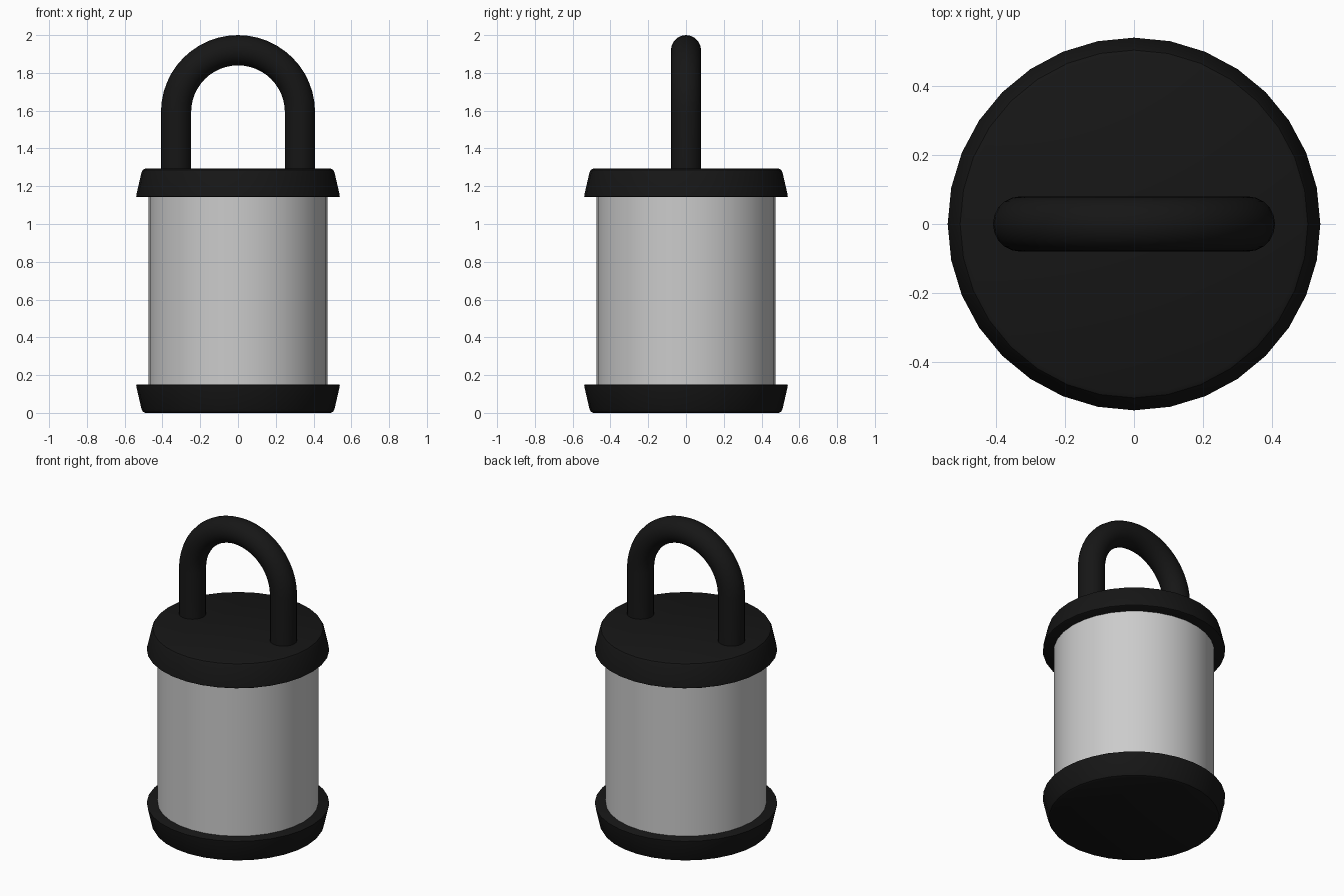
import bpy, bmesh
from math import pi, sin, cos, radians
from mathutils import Vector

if "Cube" in bpy.data.objects:
    bpy.data.objects.remove(bpy.data.objects["Cube"])

black = bpy.data.materials.new("black_plastic")
black.diffuse_color = (0.008, 0.008, 0.008, 1)
black.use_nodes = True
black.node_tree.nodes["Principled BSDF"].inputs["Base Color"].default_value = black.diffuse_color


def finish(name, bm, mat=None):
    bmesh.ops.recalc_face_normals(bm, faces=bm.faces)
    me = bpy.data.meshes.new(name)
    bm.to_mesh(me)
    bm.free()
    ob = bpy.data.objects.new(name, me)
    bpy.context.collection.objects.link(ob)
    if mat:
        me.materials.append(mat)
    bpy.ops.object.select_all(action='DESELECT')
    ob.select_set(True)
    bpy.context.view_layer.objects.active = ob
    bpy.ops.object.shade_smooth_by_angle(angle=radians(35))
    return ob


def skin(bm, rings):
    """Bridge successive rings of points and close both ends."""
    loops = [[bm.verts.new(p) for p in ring] for ring in rings]
    n = len(loops[0])
    for a, b in zip(loops, loops[1:]):
        for i in range(n):
            j = (i + 1) % n
            bm.faces.new((a[i], a[j], b[j], b[i]))
    bm.faces.new(loops[0])
    bm.faces.new(loops[-1])


def turned(name, profile, mat=None, sides=32):
    bm = bmesh.new()
    skin(bm, [[(r * cos(2 * pi * i / sides), r * sin(2 * pi * i / sides), z)
               for i in range(sides)] for r, z in profile])
    return finish(name, bm, mat)


# Main barrel
turned("body", [(0.475, 0.14), (0.475, 1.16)])

# Flared end caps, the same profile flipped for the top
cap = [(0.49, 0.0), (0.503, 0.006), (0.511, 0.02),
       (0.538, 0.138), (0.539, 0.147), (0.533, 0.151)]
turned("bottom_cap", cap, black)
turned("top_cap", [(r, 1.293 - z) for r, z in cap], black)

# Arched handle: two straight legs joined by a half circle
R, tube, zc, steps, sides = 0.328, 0.08, 1.592, 24, 20
path = [(R, 1.27, 0.0)]
path += [(R * cos(a), zc + R * sin(a), a)
         for a in (pi * k / steps for k in range(steps + 1))]
path += [(-R, 1.27, pi)]
rings = []
for x, z, a in path:
    out = Vector((cos(a), 0, sin(a)))
    side = Vector((0, 1, 0))
    rings.append([Vector((x, 0, z)) + tube * (out * cos(t) + side * sin(t))
                  for t in (2 * pi * i / sides for i in range(sides))])
bm = bmesh.new()
skin(bm, rings)
finish("handle", bm, black)
